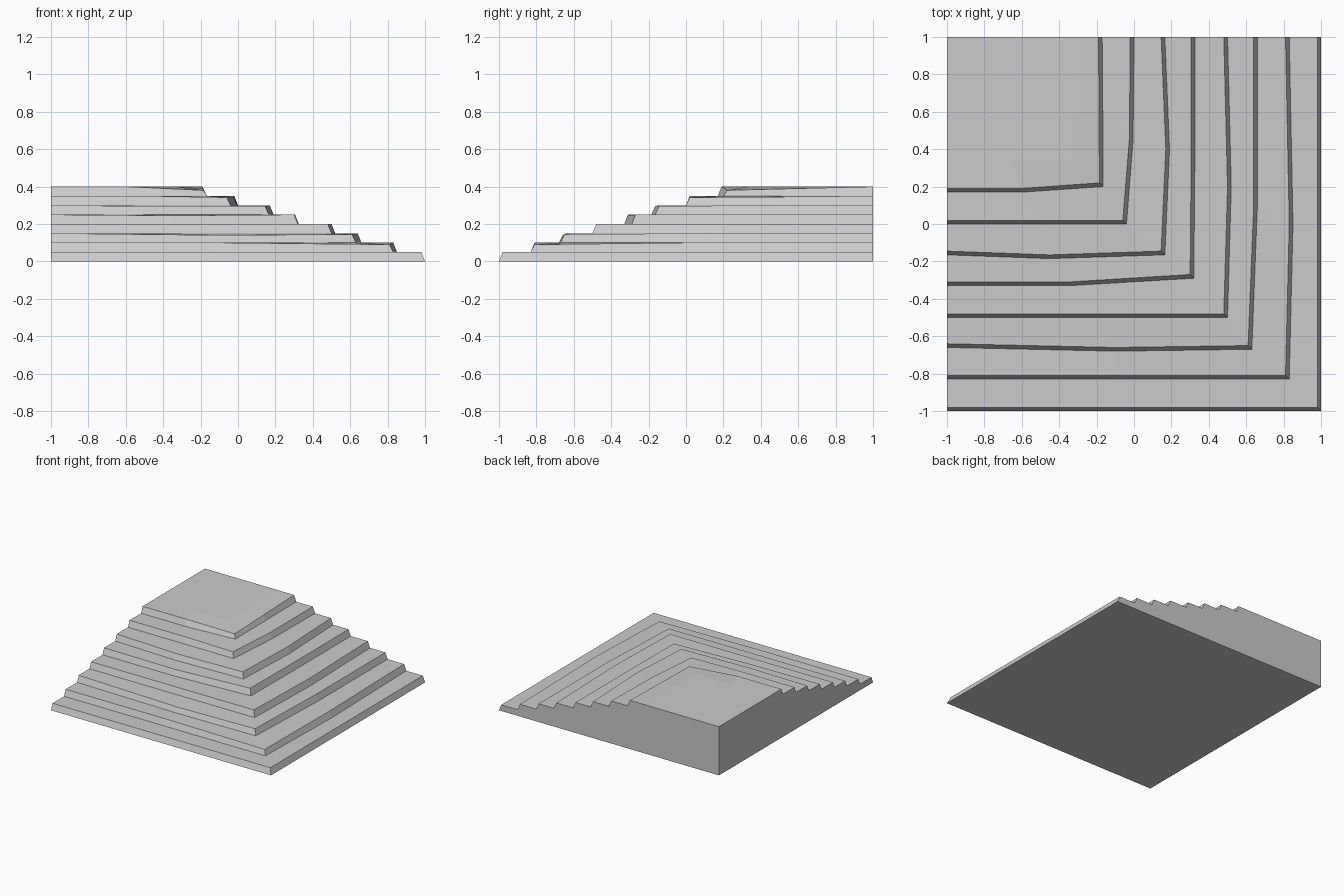
import bpy
import bmesh
from mathutils import Vector

cube = bpy.data.objects.get("Cube")
if cube:
    bpy.data.objects.remove(cube, do_unlink=True)

STEP = 0.05     # height of one terrace
SLOPE = 0.02    # how far each riser leans inward

# Foot outline of each terrace: left end y, front bend, corner, side bend, back end x,
# then how far the upper edge sags at the front bend, corner and side bend
terraces = [
    (-1, (0, -1), (1, -1), (1, 0), 1, (0, 0, 0)),
    (-.83, (-.1, -.83), (.83, -.83), (.85, 0), .83, (0, .01, 0)),
    (-.66, (-.1, -.68), (.63, -.67), (.66, .1), .66, (.01, .005, 0)),
    (-.5, (-.2, -.5), (.5, -.5), (.52, .2), .5, (0, 0, 0)),
    (-.33, (-.35, -.33), (.32, -.29), (.325, .3), .325, (.005, 0, 0)),
    (-.165, (-.45, -.185), (.165, -.165), (.19, .4), .165, (.005, .005, 0)),
    (0, (-.5, 0), (-.04, 0), (-.005, .45), 0, (0, .008, .005)),
    (.17, (-.6, .17), (-.165, .2), (-.167, .6), -.17, (0, .02, .01)),
]

# Inward lean at left end, front bend, corner, side bend, back end
lean = [Vector(d) * SLOPE for d in ((0, 1, 0), (0, 1, 0), (-1, 1, 0), (-1, 0, 0), (-1, 0, 0))]

# Rows of the stepped slope, alternating riser foot and riser head
rows = []
for level, (left_y, front, corner, side, back_x, sag) in enumerate(terraces):
    outline = [(-1, left_y), front, corner, side, (back_x, 1)]
    foot = [Vector((x, y, level * STEP)) for x, y in outline]
    drops = (0, *sag, 0)
    head = [p + d + Vector((0, 0, STEP - s)) for p, d, s in zip(foot, lean, drops)]
    rows += [foot, head]

# Edge of the level plateau on the summit
top = len(terraces) * STEP
rows.append([Vector((x, y, top)) for x, y in
             ((-1, .34), (-.65, .34), (-.33, .34), (-.33, .6), (-.33, 1))])

# Skin the rows with risers and treads
bm = bmesh.new()
grid = [[bm.verts.new(p) for p in row] for row in rows]
for lower, upper in zip(grid, grid[1:]):
    for i in range(len(lower) - 1):
        bm.faces.new((lower[i], lower[i + 1], upper[i + 1], upper[i]))

# Plateau, base and the two upright cut walls
base_corner = bm.verts.new((-1, 1, 0))
top_corner = bm.verts.new((-1, 1, top))
bm.faces.new(grid[-1] + [top_corner])
bm.faces.new([base_corner] + grid[0][::-1])
bm.faces.new([base_corner] + [row[0] for row in grid] + [top_corner])
bm.faces.new([top_corner] + [row[-1] for row in grid[::-1]] + [base_corner])
bmesh.ops.recalc_face_normals(bm, faces=bm.faces)

mesh = bpy.data.meshes.new("terraced_hill_corner")
bm.to_mesh(mesh)
bm.free()
hill = bpy.data.objects.new("terraced_hill_corner", mesh)
bpy.context.collection.objects.link(hill)

# Plain grey stone
stone = bpy.data.materials.new("grey_stone")
stone.use_nodes = True
colour = (.6, .6, .6, 1)
stone.diffuse_color = colour
stone.node_tree.nodes["Principled BSDF"].inputs["Base Color"].default_value = colour
mesh.materials.append(stone)
